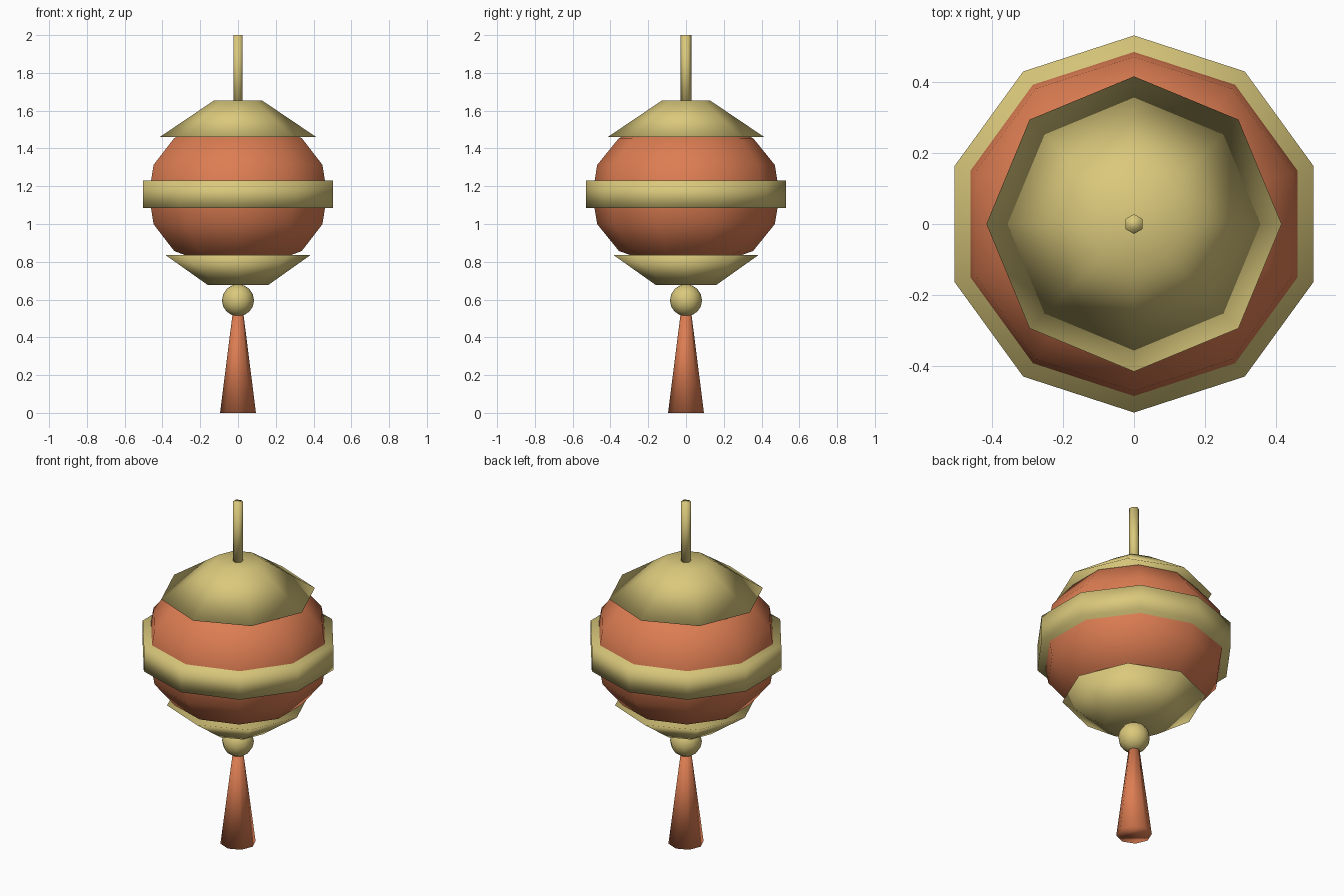
import bpy, bmesh, math

if "Cube" in bpy.data.objects:
    bpy.data.objects.remove(bpy.data.objects["Cube"])


def make_material(name, rgb):
    mat = bpy.data.materials.new(name)
    mat.diffuse_color = (*rgb, 1.0)
    mat.use_nodes = True
    mat.node_tree.nodes["Principled BSDF"].inputs["Base Color"].default_value = mat.diffuse_color
    return mat


gold = make_material("pale_gold", (0.70, 0.58, 0.20))
orange = make_material("lantern_orange", (0.72, 0.205, 0.085))


def lathe(name, profile, sides, mat):
    """Spin (radius, z) points, bottom to top, into a closed smooth solid."""
    bm = bmesh.new()
    rings = []
    for r, z in profile:
        if r < 1e-5:
            rings.append([bm.verts.new((0, 0, z))] * sides)
        else:
            rings.append([bm.verts.new((-r * math.sin(2 * math.pi * i / sides),
                                        r * math.cos(2 * math.pi * i / sides), z))
                          for i in range(sides)])
    for low, high in zip(rings, rings[1:]):
        for i in range(sides):
            j = (i + 1) % sides
            corners = list(dict.fromkeys((low[i], low[j], high[j], high[i])))
            bm.faces.new(corners)
    for ring in (rings[0], rings[-1]):
        if ring[0] is not ring[1]:
            bm.faces.new(ring)
    bmesh.ops.recalc_face_normals(bm, faces=bm.faces)
    for face in bm.faces:
        face.smooth = True
    mesh = bpy.data.meshes.new(name)
    bm.to_mesh(mesh)
    bm.free()
    mesh.materials.append(mat)
    obj = bpy.data.objects.new(name, mesh)
    bpy.context.collection.objects.link(obj)
    return obj


# Round paper body, mirrored above and below its middle
mid = 1.156
half = [(0.355, 0.299), (0.470, 0.157)]
body = ([(0, mid - 0.425)] + [(r, mid - h) for r, h in half] + [(0.496, mid)]
        + [(r, mid + h) for r, h in reversed(half)] + [(0, mid + 0.425)])
lathe("lantern_body", body, 10, orange)

# Middle band and end caps
lathe("middle_band", [(0.53, 1.084), (0.53, 1.23)], 10, gold)
lathe("top_cap", [(0.415, 1.46), (0.127, 1.654)], 8, gold)
lathe("bottom_cap", [(0.16, 0.677), (0.383, 0.835)], 8, gold)

# Hanging rod
lathe("hanging_rod", [(0.028, 1.63), (0.028, 2.0)], 6, gold)

# Bead under the lantern
bead = [(0.085 * math.sin(math.pi * k / 8), 0.596 - 0.085 * math.cos(math.pi * k / 8))
        for k in range(9)]
lathe("bead", bead, 12, gold)

# Tassel
lathe("tassel", [(0.095, 0.0), (0.028, 0.53)], 8, orange)
